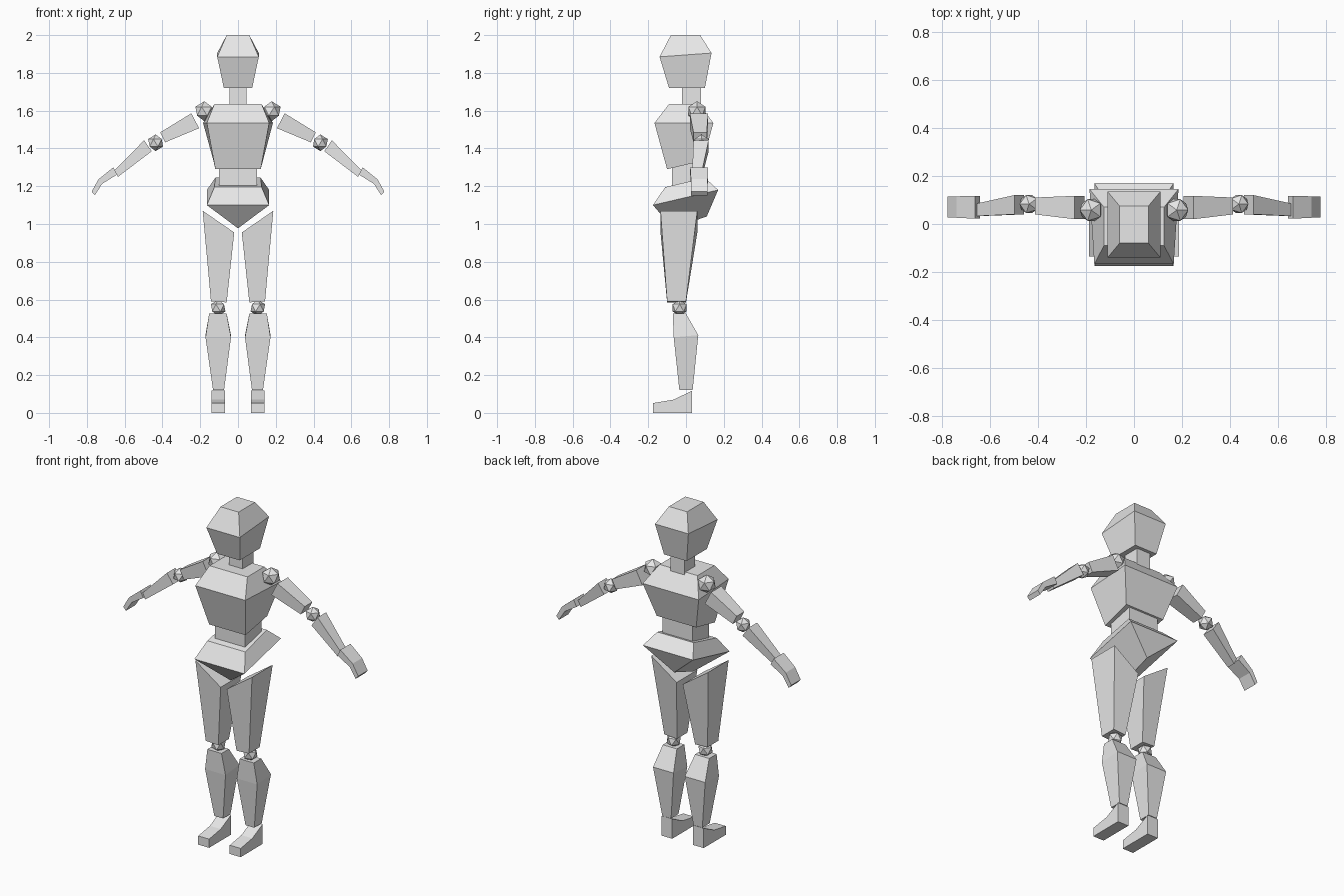
import bpy, bmesh

if "Cube" in bpy.data.objects:
    bpy.data.objects.remove(bpy.data.objects["Cube"])

grey = bpy.data.materials.new("plain grey")
grey.diffuse_color = (0.8, 0.8, 0.8, 1)
grey.use_nodes = True
grey.node_tree.nodes["Principled BSDF"].inputs["Base Color"].default_value = grey.diffuse_color


def finish(name, bm, mirrored):
    bmesh.ops.recalc_face_normals(bm, faces=bm.faces)
    mesh = bpy.data.meshes.new(name)
    bm.to_mesh(mesh)
    bm.free()
    mesh.materials.append(grey)
    obj = bpy.data.objects.new(name, mesh)
    bpy.context.collection.objects.link(obj)
    if mirrored:
        obj.modifiers.new("mirror", 'MIRROR').use_mirror_merge = False
    return obj


def loft(name, rings, mirrored=False):
    """Skin four-cornered rings into a closed faceted block."""
    bm = bmesh.new()
    loops = [[bm.verts.new(p) for p in ring] for ring in rings]
    for a, b in zip(loops, loops[1:]):
        for i in range(4):
            j = (i + 1) % 4
            bm.faces.new((a[i], a[j], b[j], b[i]))
    bm.faces.new(loops[0])
    bm.faces.new(loops[-1])
    bmesh.ops.remove_doubles(bm, verts=bm.verts, dist=1e-5)
    return finish(name, bm, mirrored)


def slab(xf, xb, yf, yb, zf, zb):
    """Symmetric ring: front and back half widths, depths and heights."""
    return [(-xf, yf, zf), (xf, yf, zf), (xb, yb, zb), (-xb, yb, zb)]


def limb(xi, xo, yf, yb, zi, zo):
    """Leg ring: inner and outer x, front and back y, inner and outer z."""
    return [(xi, yf, zi), (xo, yf, zo), (xo, yb, zo), (xi, yb, zi)]


def arm(xt, zt, xb, zb, yf, yb):
    """Arm ring: upper and lower point of the section, front and back y."""
    return [(xt, yf, zt), (xb, yf, zb), (xb, yb, zb), (xt, yb, zt)]


def joint(name, loc, radius):
    bm = bmesh.new()
    bmesh.ops.create_icosphere(bm, subdivisions=1, radius=radius)
    bmesh.ops.translate(bm, verts=bm.verts, vec=loc)
    finish(name, bm, True)


# Head and torso
loft("head", [slab(.075, .075, -.09, .10, 1.72, 1.72),
              slab(.11, .11, -.14, .135, 1.885, 1.905),
              slab(.06, .06, -.08, .075, 2, 2)])
loft("neck", [slab(.045, .045, -.02, .08, 1.62, 1.62),
              slab(.045, .045, -.02, .08, 1.73, 1.73)])
loft("chest", [slab(.12, .13, -.10, .09, 1.29, 1.335),
               slab(.165, .185, -.167, .145, 1.535, 1.535),
               slab(.125, .125, -.09, .07, 1.635, 1.635)])
loft("waist", [slab(.10, .10, -.075, .08, 1.19, 1.22),
               slab(.10, .10, -.075, .08, 1.30, 1.335)])

# Pelvis tapers to a keel along the centre line
loft("pelvis", [slab(0, 0, -.07, .11, .977, 1.04),
                slab(.165, .165, -.175, .17, 1.10, 1.18),
                slab(.125, .12, -.11, .10, 1.195, 1.245)])

# Arms
joint("shoulder_joints", (.178, .058, 1.597), .053)
loft("upper_arms", [arm(.247, 1.586, .206, 1.507, .02, .117),
                    arm(.412, 1.485, .386, 1.432, .04, .11)], True)
joint("elbow_joints", (.436, .083, 1.43), .044)
loft("forearms", [arm(.497, 1.443, .457, 1.385, .04, .12),
                  arm(.655, 1.283, .635, 1.25, .033, .085)], True)
loft("hands", [arm(.66, 1.30, .64, 1.262, .022, .117),
               arm(.738, 1.237, .72, 1.212, .026, .115),
               arm(.775, 1.172, .758, 1.152, .026, .115)], True)

# Legs
loft("thighs", [limb(.02, .187, -.135, .06, .955, 1.07),
                limb(.06, .143, -.10, 0, .585, .59)], True)
joint("knee_joints", (.105, -.034, .556), .043)
loft("shins", [limb(.06, .153, -.07, 0, .525, .525),
               [(.037, -.065, .40), (.172, -.065, .40),
                (.172, .065, .412), (.037, .065, .412)],
               limb(.074, .132, -.035, .035, .12, .12)], True)

# Feet: low toe block rising to the heel
loft("feet", [[(.068, y, 0.0), (.14, y, 0.0), (.14, y, z), (.068, y, z)]
              for y, z in ((-.175, .052), (-.065, .07), (.033, .118))], True)
